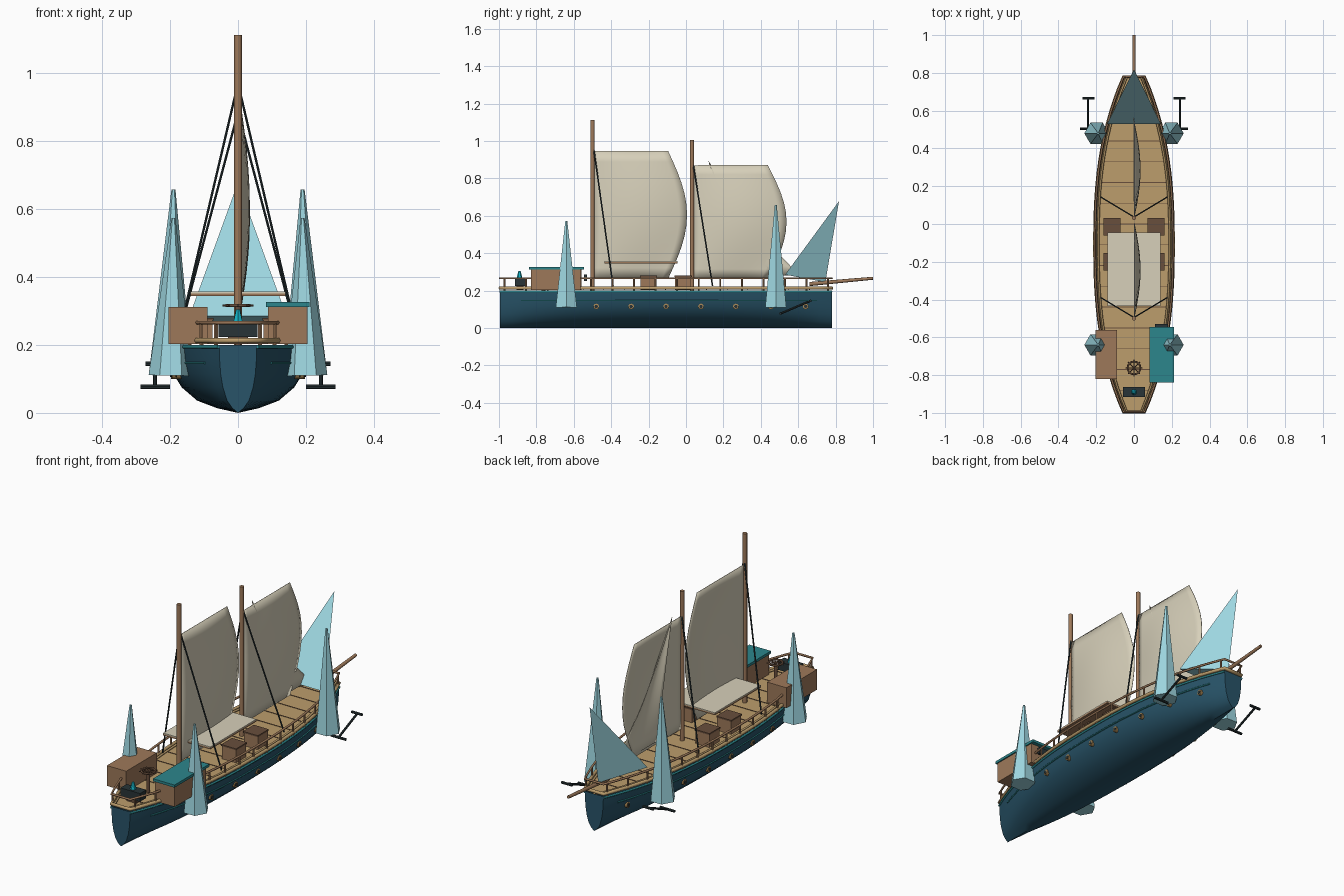
import bpy, bmesh, math
from mathutils import Vector

if "Cube" in bpy.data.objects:
    bpy.data.objects.remove(bpy.data.objects["Cube"], do_unlink=True)


def material(name, rgb):
    lin = [((c / 255 + 0.055) / 1.055) ** 2.4 for c in rgb]
    m = bpy.data.materials.new(name)
    m.use_nodes = True
    m.diffuse_color = (*lin, 1)
    m.node_tree.nodes["Principled BSDF"].inputs["Base Color"].default_value = (*lin, 1)
    return m


HULL = material("hull_blue", (40, 84, 105))
TEAL = material("teal_paint", (44, 134, 140))
PALE = material("pale_crystal", (158, 215, 225))
WOOD = material("brown_wood", (158, 121, 90))
DECK = material("tan_planks", (188, 157, 108))
SAIL = material("cream_canvas", (215, 208, 186))
DARK = material("dark_iron", (40, 52, 55))
BRASS = material("brass", (176, 140, 88))
CYAN = material("bright_cyan", (20, 180, 200))
BROWN = material("dark_wood", (104, 78, 60))


def finish(name, bm, mat, smooth=False):
    bmesh.ops.recalc_face_normals(bm, faces=bm.faces)
    me = bpy.data.meshes.new(name)
    bm.to_mesh(me)
    bm.free()
    ob = bpy.data.objects.new(name, me)
    bpy.context.collection.objects.link(ob)
    me.materials.append(mat)
    if smooth:
        bpy.ops.object.select_all(action="DESELECT")
        ob.select_set(True)
        bpy.context.view_layer.objects.active = ob
        bpy.ops.object.shade_smooth_by_angle(angle=math.radians(40))
    return ob


def box(name, mat, x, y, z):
    """Box from three (low, high) ranges."""
    bm = bmesh.new()
    bmesh.ops.create_cube(bm, size=1)
    for v in bm.verts:
        v.co = [(a + b) / 2 + c * (b - a) for c, (a, b) in zip(v.co, (x, y, z))]
    return finish(name, bm, mat)


def rod(name, mat, a, b, r1, r2=None, sides=10, smooth=True):
    """Cylinder or cone between two points."""
    a, b = Vector(a), Vector(b)
    bm = bmesh.new()
    bmesh.ops.create_cone(bm, cap_ends=True, segments=sides, radius1=r1,
                          radius2=r1 if r2 is None else r2, depth=(b - a).length)
    ob = finish(name, bm, mat, smooth)
    ob.location = (a + b) / 2
    ob.rotation_euler = (b - a).to_track_quat("Z", "Y").to_euler()
    return ob


def tube(name, mat, points, r, closed=False):
    cu = bpy.data.curves.new(name, "CURVE")
    cu.dimensions = "3D"
    cu.bevel_depth = r
    cu.bevel_resolution = 1
    cu.use_fill_caps = True
    sp = cu.splines.new("POLY")
    sp.points.add(len(points) - 1)
    for p, co in zip(sp.points, points):
        p.co = (*co, 1)
    sp.use_cyclic_u = closed
    cu.materials.append(mat)
    ob = bpy.data.objects.new(name, cu)
    bpy.context.collection.objects.link(ob)
    return ob


# Hull outline: half width along the length, and a section scaled by it
STERN, BOW = -0.995, 0.78


def half(y):
    t = abs((y + 0.108) / 0.888)
    return 0.055 + 0.152 * (1 - min(t, 1) ** 2.5)


def steps(a, b, n):
    return [a + (b - a) * i / n for i in range(n + 1)]


section = [(0, 0), (0.3, 0.014), (0.58, 0.036), (0.8, 0.075), (0.92, 0.115), (0.98, 0.16), (1, 0.2)]
ring = [(-f, z) for f, z in section[:0:-1]] + section
stations = steps(STERN, BOW, 28)
bm = bmesh.new()
rows = [[bm.verts.new((f * half(y), y, z)) for f, z in ring] for y in stations]
for p, q in zip(rows, rows[1:]):
    for i in range(len(ring) - 1):
        bm.faces.new((p[i], p[i + 1], q[i + 1], q[i]))
bm.faces.new(rows[0])
bm.faces.new(rows[-1])
finish("hull", bm, HULL, True)

# Deck and plank seams
bm = bmesh.new()
rows = [[bm.verts.new((s * half(y), y, 0.203)) for s in (-1, 1)] for y in stations]
for p, q in zip(rows, rows[1:]):
    bm.faces.new((p[0], p[1], q[1], q[0]))
finish("deck", bm, DECK)
for y in steps(-0.88, 0.66, 14):
    w = half(y) - 0.012
    box("deck_seam", BROWN, (-w, w), (y - 0.002, y + 0.002), (0.203, 0.205))


# Gunwale, rails and painted stripes following the hull
def outline(z, off):
    side = [(half(y) + off, y, z) for y in stations]
    return side + [(-x, y, z) for x, y, z in reversed(side)]


tube("gunwale", DECK, outline(0.213, 0), 0.009, True)
tube("top_rail", WOOD, outline(0.266, 0), 0.006, True)
tube("inner_rail", DECK, outline(0.213, -0.018), 0.006, True)
for s in (-1, 1):
    tube("sheer_stripe", TEAL, [(s * (half(y) + 0.001), y, 0.194) for y in stations], 0.006)
    tube("side_stripe", TEAL, [(s * half(y) * 0.972, y, 0.147)
                               for y in steps(-0.88, 0.7, 24)], 0.004)
    for y in steps(-0.97, 0.76, 15):
        rod("rail_post", WOOD, (s * half(y), y, 0.2), (s * half(y), y, 0.266), 0.005, sides=6)
    # Portholes
    for y in steps(-0.48, 0.64, 6):
        x = half(y) * 0.92
        rod("porthole_ring", BRASS, (s * (x - 0.015), y, 0.115), (s * (x + 0.007), y, 0.115), 0.015, sides=14)
        rod("porthole_glass", DARK, (s * x, y, 0.115), (s * (x + 0.009), y, 0.115), 0.009, sides=14)

    # Crystal spires beside the hull
    for y, top in ((-0.64, 0.573), (0.48, 0.657)):
        rod("crystal_spire", PALE, (s * 0.198, y, 0.11), (s * 0.19, y, top), 0.065, 0.006, 6, False)

    # Anchors
    rod("anchor_shank", DARK, (s * 0.244, 0.505, 0.077), (s * 0.244, 0.665, 0.145), 0.006, sides=8)
    rod("anchor_arms", DARK, (s * 0.2, 0.505, 0.077), (s * 0.287, 0.505, 0.077), 0.007, sides=8)
    rod("anchor_stock", DARK, (s * 0.21, 0.665, 0.145), (s * 0.273, 0.665, 0.145), 0.007, sides=8)

    # Crates
    for y in (-0.015, -0.2):
        box("crate", WOOD, sorted((s * 0.075, s * 0.158)), (y - 0.043, y + 0.043), (0.203, 0.272))
        box("crate_lid", BROWN, sorted((s * 0.072, s * 0.161)), (y - 0.046, y + 0.046), (0.272, 0.28))


# Masts, shrouds and sails
def sheet(name, mat, point, n=12):
    """Canvas from a function of u (along) and v (up)."""
    bm = bmesh.new()
    g = [[bm.verts.new(point(u, v)) for u in steps(0, 1, n)] for v in steps(0, 1, n)]
    for p, q in zip(g, g[1:]):
        for i in range(n):
            bm.faces.new((p[i], p[i + 1], q[i + 1], q[i]))
    bmesh.ops.remove_doubles(bm, verts=bm.verts, dist=0.0005)
    ob = finish(name, bm, mat, True)
    mod = ob.modifiers.new("thickness", "SOLIDIFY")
    mod.thickness = 0.003
    return ob


for label, y0, top, peak, head in (("aft", -0.5, 1.112, 0.97, 0.945), ("fore", 0.032, 1.005, 0.885, 0.87)):
    rod(label + "_mast", WOOD, (0, y0, 0.2), (0, y0, top), 0.0115, sides=14)
    for s in (-1, 1):
        rod("shroud", DARK, (0, y0 + 0.005, peak), (s * 0.175, y0 + 0.11, 0.225), 0.004, sides=6)

    def canvas(u, v):
        reach = 0.4 + 0.1 * math.sin(math.pi * v)
        return (0.032 * math.sin(math.pi * u) * math.sin(math.pi * v),
                y0 + 0.005 + u * reach, 0.265 + v * (head - 0.265))
    sheet(label + "_sail", SAIL, canvas)


def jib(u, v):
    low = Vector((0, 0.25, 0.28)).lerp(Vector((0, 0.61, 0.28)), u)
    p = low.lerp(Vector((0, 0.12, 0.895)), v)
    p.x += 0.025 * math.sin(math.pi * u) * math.sin(math.pi * v)
    p.y -= 0.04 * u * math.sin(math.pi * v)
    return p


sheet("jib_sail", SAIL, jib)

# Bow crystal and bowsprit
bm = bmesh.new()
a, b, c, d = [bm.verts.new(p) for p in ((-0.143, 0.53, 0.285), (0.143, 0.53, 0.285), (0, 0.745, 0.245), (0, 0.818, 0.678))]
for f in ((a, b, c), (a, b, d), (b, c, d), (c, a, d)):
    bm.faces.new(f)
finish("bow_crystal", bm, PALE)
rod("bowsprit", WOOD, (0, 0.66, 0.235), (0, 1.0, 0.266), 0.011, 0.008)

# Canopy amidships
box("canopy_frame", WOOD, (-0.14, 0.14), (-0.435, -0.045), (0.344, 0.352))
box("canopy_cloth", SAIL, (-0.14, 0.14), (-0.435, -0.045), (0.352, 0.357))

# Stern cabins
box("left_cabin", WOOD, (0.088, 0.205), (-0.83, -0.565), (0.203, 0.312))
box("left_cabin_roof", TEAL, (0.083, 0.211), (-0.84, -0.545), (0.312, 0.326))
box("cabin_bar", DARK, (0.11, 0.18), (-0.545, -0.53), (0.25, 0.285))
box("right_cabin", WOOD, (-0.205, -0.09), (-0.82, -0.56), (0.203, 0.312))

# Steering wheel lying flat on its post
hub = Vector((0, -0.762, 0.316))
rod("wheel_post", BROWN, (0, hub.y, 0.2), hub, 0.01)
rim = [hub + Vector((math.cos(t), math.sin(t), 0)) * 0.034 for t in steps(0, math.tau, 20)[:-1]]
tube("wheel_rim", BROWN, rim, 0.005, True)
for k in range(4):
    t = k * math.pi / 4
    arm = Vector((math.cos(t), math.sin(t), 0)) * 0.045
    rod("wheel_spoke", BROWN, hub - arm, hub + arm, 0.003, sides=6)

# Crystal burner at the stern
box("burner_base", BROWN, (-0.03, 0.03), (-0.905, -0.87), (0.203, 0.226))
box("burner", DARK, (-0.058, 0.058), (-0.915, -0.862), (0.224, 0.268))
rod("burner_crystal", CYAN, (0, -0.89, 0.265), (0, -0.89, 0.305), 0.016, 0.006, 6, False)
